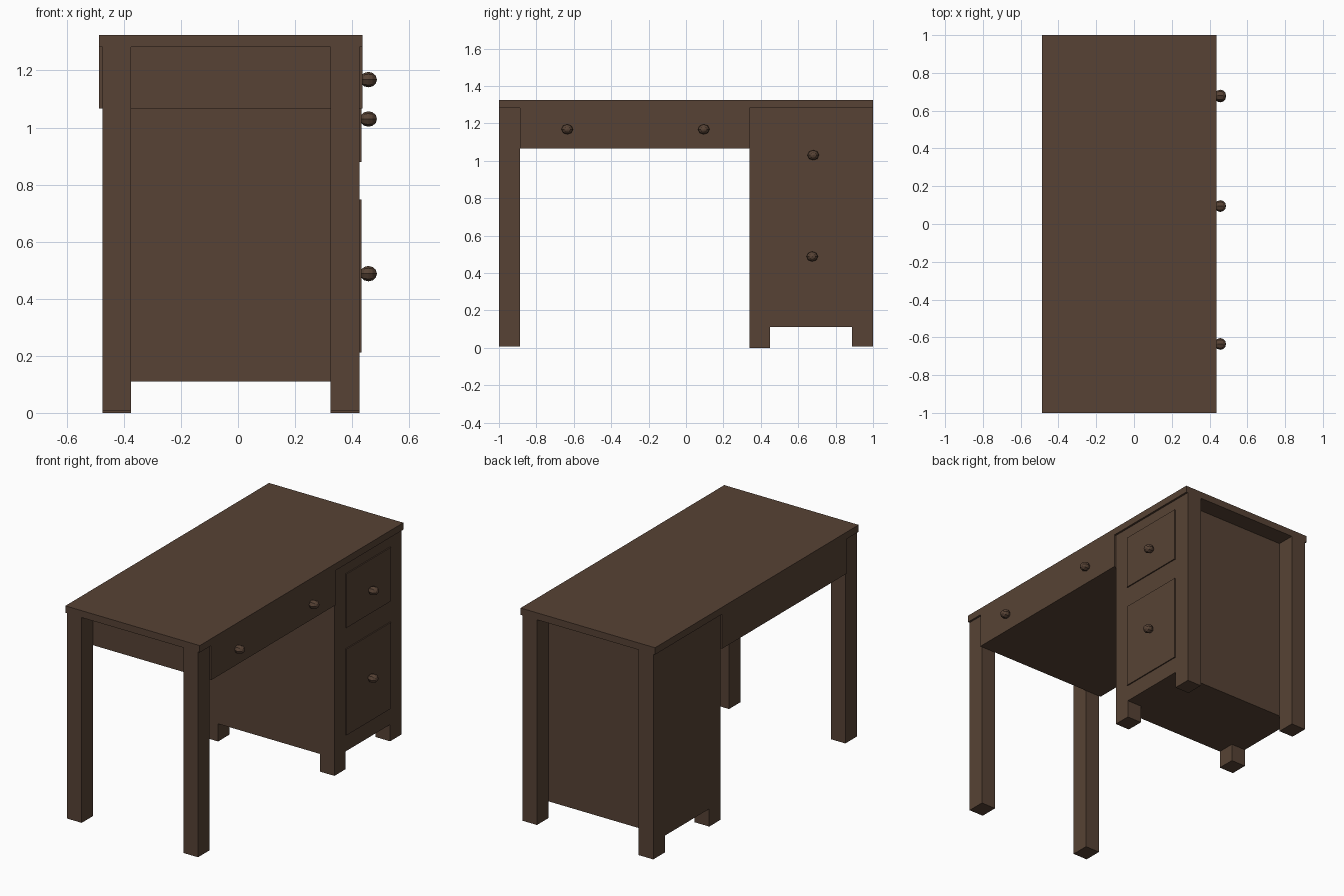
import bpy
import math

if "Cube" in bpy.data.objects:
    bpy.data.objects.remove(bpy.data.objects["Cube"])

# Single dark wood colour
wood = bpy.data.materials.new("dark_brown_wood")
wood.diffuse_color = (0.095, 0.055, 0.035, 1)
wood.use_nodes = True
wood.node_tree.nodes["Principled BSDF"].inputs["Base Color"].default_value = wood.diffuse_color


def box(name, x0, x1, y0, y1, z0, z1):
    bpy.ops.mesh.primitive_cube_add(size=1, location=((x0 + x1) / 2, (y0 + y1) / 2, (z0 + z1) / 2))
    o = bpy.context.object
    o.name = name
    o.scale = (x1 - x0, y1 - y0, z1 - z0)
    bpy.ops.object.transform_apply(location=False, rotation=False, scale=True)
    o.data.materials.append(wood)
    return o


def knob(name, y, z):
    bpy.ops.mesh.primitive_uv_sphere_add(segments=8, ring_count=6, radius=1,
                                         location=(0.457, y, z), rotation=(0, math.pi / 2, 0))
    o = bpy.context.object
    o.name = name
    o.scale = (0.027, 0.031, 0.030)
    o.data.materials.append(wood)


# Tabletop
box("tabletop", -0.487, 0.437, -1, 1, 1.282, 1.325)

# Wide drawer case over the knee space, proud of the legs
box("knee_drawer_case", -0.487, 0.437, -0.887, 0.34, 1.067, 1.282)

# Pedestal cabinet
box("pedestal_cabinet", -0.475, 0.425, 0.34, 0.887, 0.11, 1.282)

# Full-height legs at both ends, short feet under the inner pedestal side
for side, x0, x1 in (("back", -0.475, -0.375), ("front", 0.325, 0.425)):
    box(side + "_open_end_leg", x0, x1, -1, -0.887, 0.006, 1.282)
    box(side + "_pedestal_leg", x0, x1, 0.887, 1, 0.006, 1.282)
    box(side + "_inner_foot", x0, x1, 0.34, 0.45, 0, 0.11)

# Pedestal drawer fronts
box("upper_drawer_front", 0.42, 0.432, 0.45, 0.887, 0.88, 1.215)
box("lower_drawer_front", 0.42, 0.432, 0.45, 0.887, 0.212, 0.748)

# Knobs
knob("knee_knob_left", -0.635, 1.168)
knob("knee_knob_right", 0.095, 1.168)
knob("upper_drawer_knob", 0.68, 1.03)
knob("lower_drawer_knob", 0.675, 0.488)
